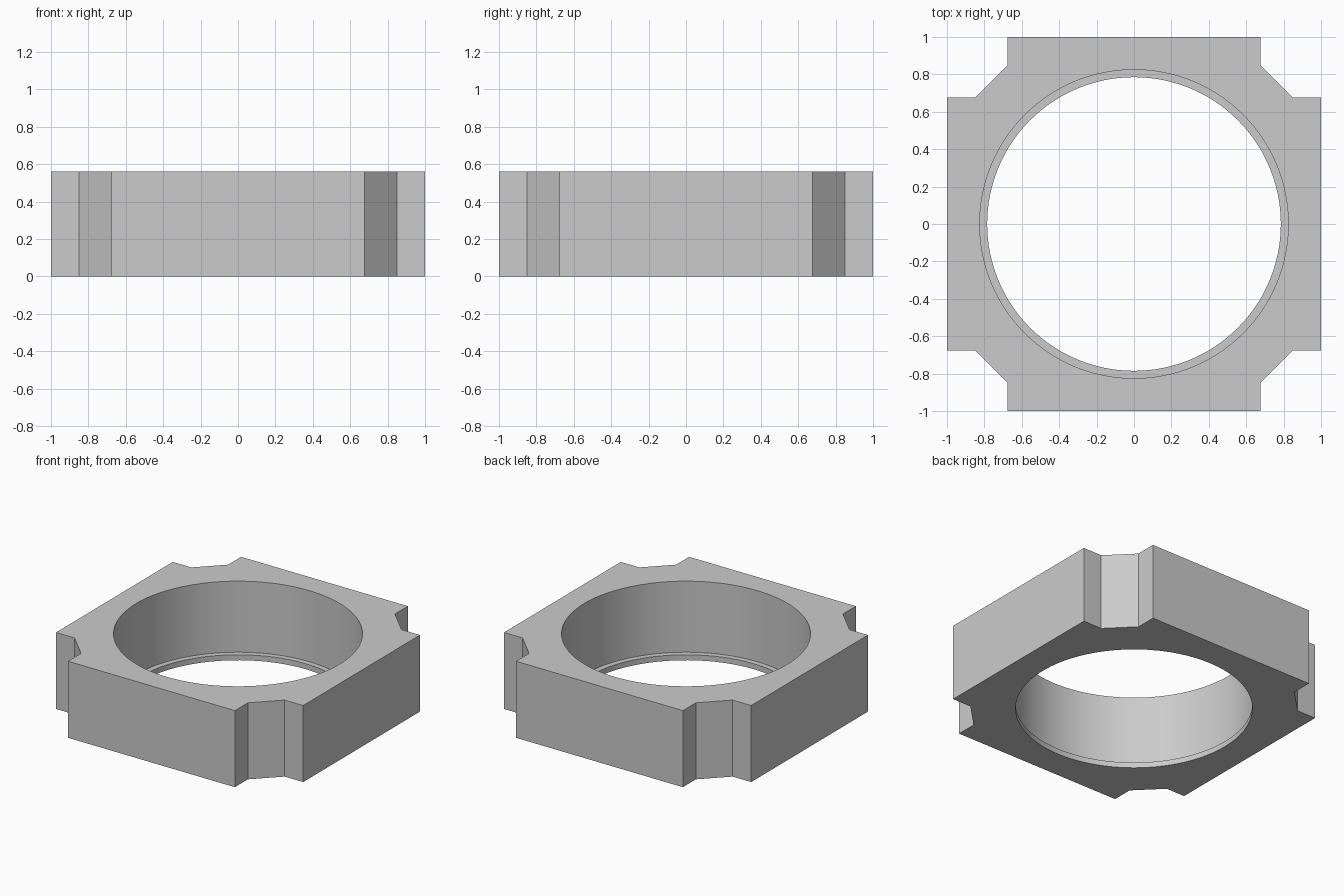
import bpy
import bmesh
import math

HEIGHT = 0.56
LIP_HEIGHT = 0.04
BORE_RADIUS = 0.825
LIP_RADIUS = 0.785

default = bpy.data.objects.get("Cube")
if default:
    bpy.data.objects.remove(default, do_unlink=True)

# Single grey material
GREY = (0.6, 0.6, 0.6, 1.0)
grey = bpy.data.materials.new("plain grey")
grey.use_nodes = True
grey.diffuse_color = GREY
for node in grey.node_tree.nodes:
    if node.type == 'BSDF_PRINCIPLED':
        node.inputs["Base Color"].default_value = GREY


def prism(name, points, z0, z1):
    """Extrude a closed outline from z0 up to z1."""
    bm = bmesh.new()
    face = bm.faces.new([bm.verts.new((x, y, z0)) for x, y in points])
    top = bmesh.ops.extrude_face_region(bm, geom=[face])["geom"]
    verts = [v for v in top if isinstance(v, bmesh.types.BMVert)]
    bmesh.ops.translate(bm, verts=verts, vec=(0, 0, z1 - z0))
    bmesh.ops.recalc_face_normals(bm, faces=bm.faces)
    mesh = bpy.data.meshes.new(name)
    bm.to_mesh(mesh)
    bm.free()
    mesh.materials.append(grey)
    obj = bpy.data.objects.new(name, mesh)
    bpy.context.collection.objects.link(obj)
    return obj


def circle(radius, sides=128):
    return [(radius * math.cos(math.tau * i / sides),
             radius * math.sin(math.tau * i / sides)) for i in range(sides)]


# Square body with a stepped, chamfered notch in each corner
corner = [(1, 0.675), (0.85, 0.675), (0.675, 0.85), (0.675, 1)]
outline = []
for turn in range(4):
    outline += corner
    corner = [(-y, x) for x, y in corner]
body = prism("ring_body", outline, 0, HEIGHT)

# Wide bore stopping above a thin retaining lip, then the narrower through hole
cutters = [
    prism("bore_cutter", circle(BORE_RADIUS), LIP_HEIGHT, HEIGHT + 0.2),
    prism("lip_cutter", circle(LIP_RADIUS), -0.2, HEIGHT + 0.1),
]
bpy.ops.object.select_all(action='DESELECT')
body.select_set(True)
bpy.context.view_layer.objects.active = body
for cutter in cutters:
    cutter.hide_render = True
    cut = body.modifiers.new(cutter.name, 'BOOLEAN')
    cut.operation = 'DIFFERENCE'
    cut.solver = 'EXACT'
    cut.object = cutter
    bpy.ops.object.modifier_apply(modifier=cut.name)
    bpy.data.objects.remove(cutter, do_unlink=True)

# Smooth bore walls with crisp edges
bpy.ops.object.shade_smooth_by_angle(angle=math.radians(30))
